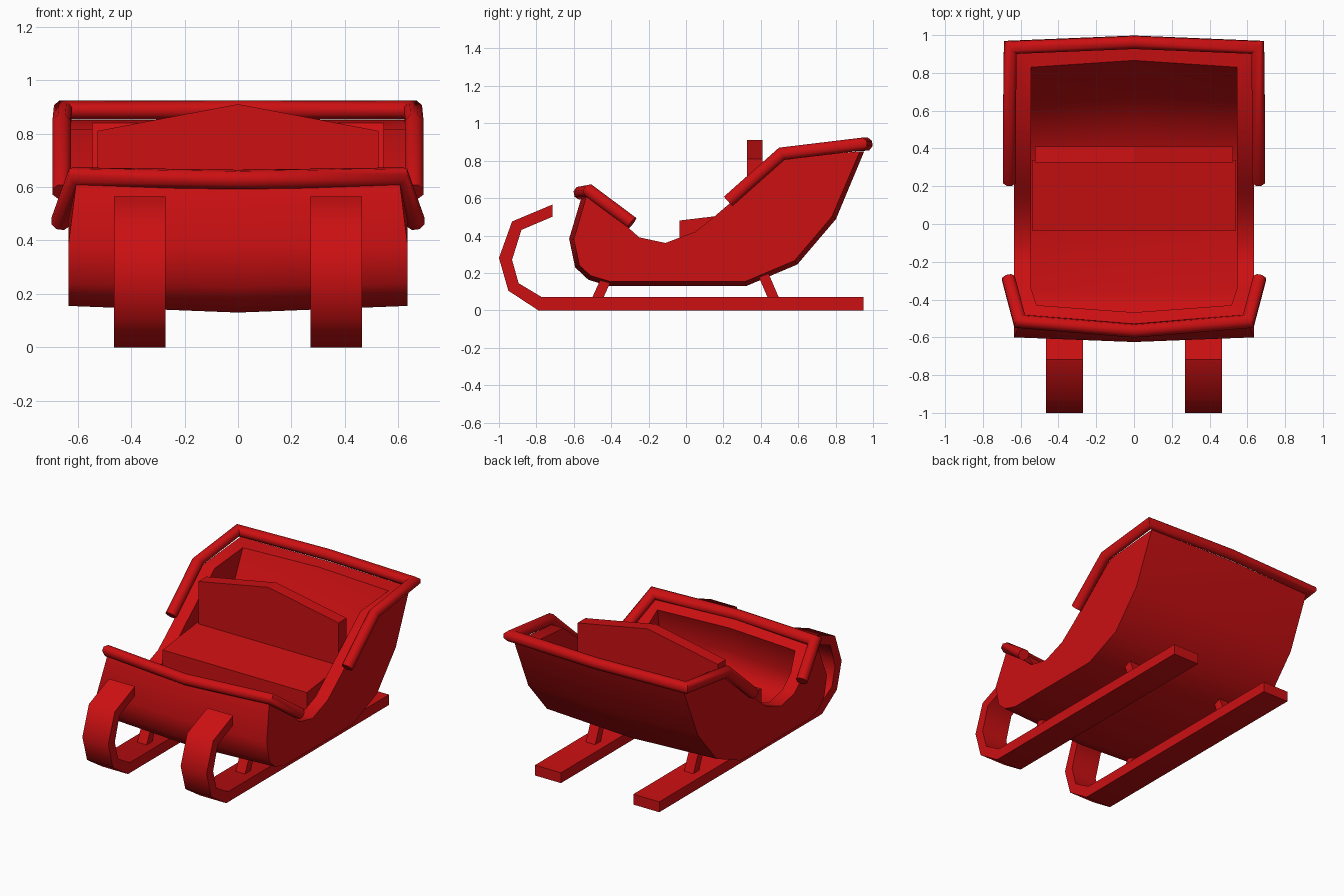
import bpy, bmesh, math
from mathutils import Vector
from mathutils.geometry import intersect_line_plane

cube = bpy.data.objects.get("Cube")
if cube:
    bpy.data.objects.remove(cube, do_unlink=True)

red = bpy.data.materials.new("sleigh_red")
red.use_nodes = True
red.diffuse_color = (0.6, 0.005, 0.006, 1)
red.node_tree.nodes["Principled BSDF"].inputs["Base Color"].default_value = red.diffuse_color


def finish(name, bm, angle=40):
    bmesh.ops.recalc_face_normals(bm, faces=bm.faces)
    mesh = bpy.data.meshes.new(name)
    bm.to_mesh(mesh)
    bm.free()
    mesh.materials.append(red)
    obj = bpy.data.objects.new(name, mesh)
    bpy.context.collection.objects.link(obj)
    bpy.ops.object.select_all(action='DESELECT')
    obj.select_set(True)
    bpy.context.view_layer.objects.active = obj
    bpy.ops.object.shade_smooth_by_angle(angle=math.radians(angle))
    return obj


def prism(name, pts, lo, hi, along_x=True, angle=40):
    """Extrude a (y, z) outline along x, or an (x, z) outline along y."""
    bm = bmesh.new()
    rings = [[bm.verts.new((d, a, z) if along_x else (a, d, z)) for a, z in pts]
             for d in (lo, hi)]
    bridge(bm, rings[0] + rings[0][:1], rings[1] + rings[1][:1])
    for ring in rings:
        bm.faces.new(ring)
    return finish(name, bm, angle)


def bridge(bm, row_a, row_b):
    for i in range(len(row_a) - 1):
        bm.faces.new((row_a[i], row_a[i + 1], row_b[i + 1], row_b[i]))


def rail(name, half, radius=0.037, sides=8):
    """Mitred round tube through a half path mirrored across x."""
    path = [Vector(p) for p in half]
    path += [Vector((-p.x, p.y, p.z)) for p in reversed(path[:-1])]
    dirs = [(b - a).normalized() for a, b in zip(path, path[1:])]
    u = dirs[0].cross(Vector((1, 0, 0))).normalized()
    w = dirs[0].cross(u)
    angles = [math.tau * (k + 0.5) / sides for k in range(sides)]
    ring = [path[0] + radius * (u * math.cos(a) + w * math.sin(a)) for a in angles]
    bm = bmesh.new()
    rows = [[bm.verts.new(p) for p in ring]]
    for i, d in enumerate(dirs):
        plane = d + dirs[min(i + 1, len(dirs) - 1)]
        ring = [intersect_line_plane(p, p + d, path[i + 1], plane) for p in ring]
        rows.append([bm.verts.new(p) for p in ring])
    for a, b in zip(rows, rows[1:]):
        bridge(bm, a + a[:1], b + b[:1])
    bm.faces.new(rows[0])
    bm.faces.new(rows[-1])
    return finish(name, bm, 50)


# Body: outer and inner shells run front lip, floor, back lip, bowed at the centre
outer = [(-0.53, 0.62), (-0.6, 0.38), (-0.57, 0.24), (-0.51, 0.185), (-0.41, 0.155),
         (0.32, 0.155), (0.58, 0.265), (0.78, 0.5), (0.93, 0.85)]
inner = [(-0.43, 0.58), (-0.5, 0.38), (-0.47, 0.28), (-0.43, 0.25), (-0.36, 0.235),
         (0.3, 0.235), (0.52, 0.34), (0.69, 0.54), (0.83, 0.84)]
top_edge = [(0.53, 0.815), (0.22, 0.56), (0.15, 0.5), (0.05, 0.42), (-0.11, 0.36),
            (-0.25, 0.39), (-0.34, 0.47)]


def bowed(path, amount):
    out = []
    for i, (y, z) in enumerate(path):
        a, b = path[max(i - 1, 0)], path[min(i + 1, len(path) - 1)]
        n = Vector((b[1] - a[1], a[0] - b[0])).normalized() * amount
        out.append((y + n.x, z + n.y * (0 if i in (0, len(path) - 1) else 1)))
    return out


bm = bmesh.new()
shells, tops = [], []
for path, half, bow in ((outer, 0.635, 0.025), (inner, 0.545, 0.04)):
    rows = []
    for side in (-1, 0, 1):
        # the front lip draws in slightly
        rows.append([bm.verts.new((side * (half - (0.03 if i == 0 else 0)), y, z))
                     for i, (y, z) in enumerate(bowed(path, 0 if side else bow))])
    bridge(bm, rows[0], rows[1])
    bridge(bm, rows[1], rows[2])
    edges = []
    for side, row in ((-1, rows[0]), (1, rows[2])):
        edge = [bm.verts.new((side * half, y, z)) for y, z in top_edge]
        bm.faces.new(row + edge)
        edges.append([row[-1]] + edge + [row[0]])
    shells.append(rows)
    tops.append(edges)
for s in (0, 1):
    bridge(bm, tops[0][s], tops[1][s])
for end in (0, -1):
    bridge(bm, [r[end] for r in shells[0]], [r[end] for r in shells[1]])
finish("body", bm)

# Rolled trim on the rim
rail("back_rail", [(0.66, 0.225, 0.582), (0.66, 0.512, 0.837), (0.655, 0.935, 0.888), (0, 0.962, 0.888)])
rail("front_rail", [(0.665, -0.288, 0.468), (0.605, -0.515, 0.637), (0, -0.565, 0.628)])

# Bench
prism("seat", [(-0.035, 0.22), (-0.035, 0.48), (0.34, 0.525), (0.34, 0.22)], -0.54, 0.54)
prism("seat_back", [(-0.525, 0.23), (0.525, 0.23), (0.525, 0.81), (0, 0.91), (-0.525, 0.81)],
      0.325, 0.41, along_x=False, angle=5)

# Runners and struts
runner = [(0.95, 0), (-0.79, 0), (-0.95, 0.105), (-1, 0.28), (-0.93, 0.475), (-0.715, 0.565),
          (-0.715, 0.5), (-0.88, 0.43), (-0.93, 0.27), (-0.895, 0.145), (-0.77, 0.07), (0.95, 0.07)]
front_strut = [(-0.505, 0.06), (-0.445, 0.06), (-0.395, 0.17), (-0.455, 0.17)]
rear_strut = [(0.44, 0.06), (0.5, 0.06), (0.44, 0.2), (0.38, 0.2)]
for side, label in ((1, "left"), (-1, "right")):
    x = side * 0.368
    prism(label + "_runner", runner, x - 0.097, x + 0.097, angle=50)
    prism(label + "_front_strut", front_strut, x - 0.035, x + 0.035)
    prism(label + "_rear_strut", rear_strut, x - 0.035, x + 0.035)
